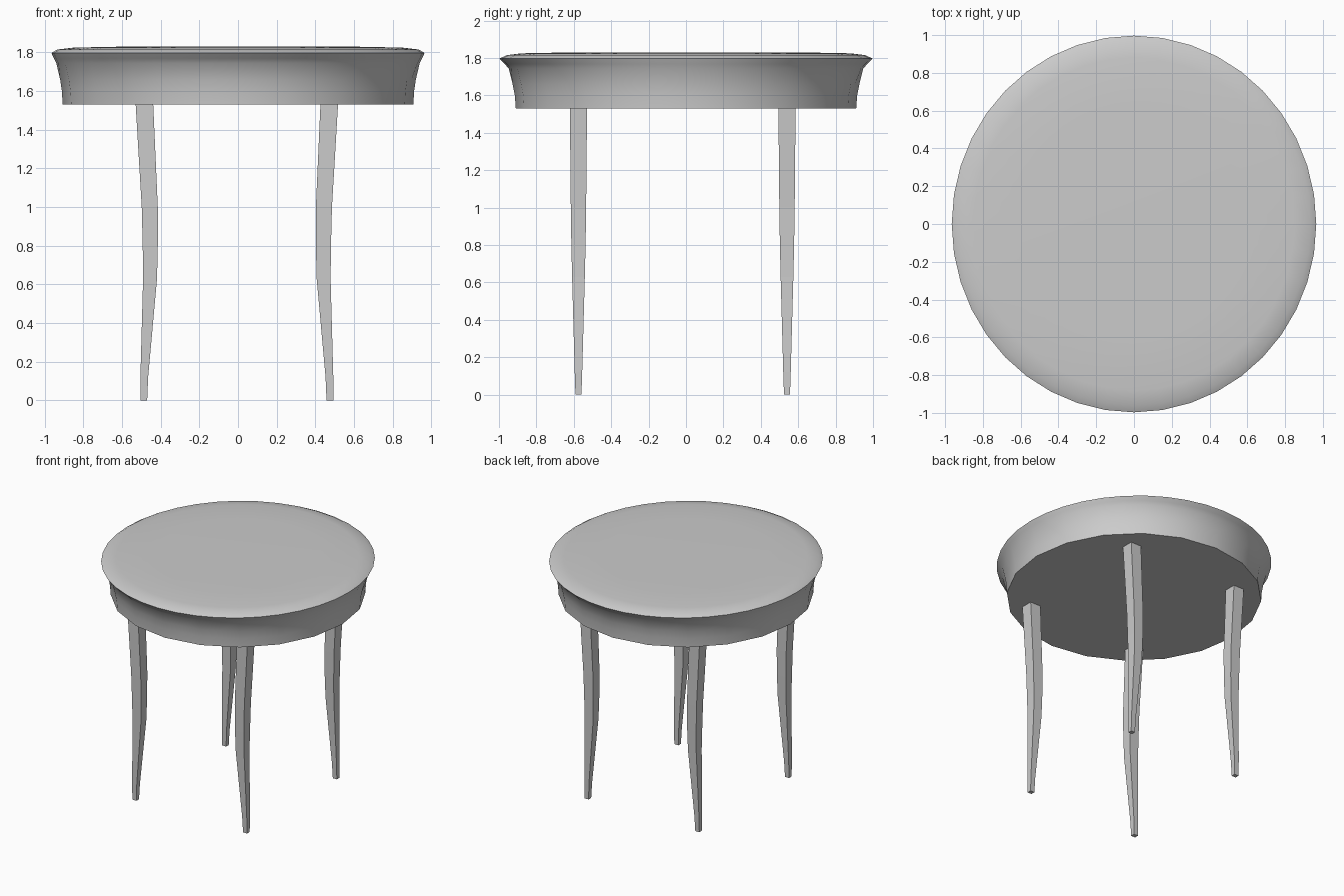
import bpy, bmesh, math

if "Cube" in bpy.data.objects:
    bpy.data.objects.remove(bpy.data.objects["Cube"])

SIDES = 40


def ring(bm, rx, ry, z, coarse=False):
    """Elliptical ring; coarse puts odd points on the chords of a 20-gon."""
    verts = []
    for i in range(SIDES):
        a = 2 * math.pi * i / SIDES
        s = math.cos(2 * math.pi / SIDES) if coarse and i % 2 else 1.0
        verts.append(bm.verts.new((rx * s * math.cos(a), ry * s * math.sin(a), z)))
    return verts


def loft(bm, rings):
    n = len(rings[0])
    for a, b in zip(rings, rings[1:]):
        for i in range(n):
            j = (i + 1) % n
            bm.faces.new((a[i], a[j], b[j], b[i]))
    bm.faces.new(rings[0][::-1])
    bm.faces.new(rings[-1])


def finish(name, bm, smooth=False):
    mesh = bpy.data.meshes.new(name)
    bm.to_mesh(mesh)
    bm.free()
    ob = bpy.data.objects.new(name, mesh)
    bpy.context.collection.objects.link(ob)
    if smooth:
        bpy.ops.object.select_all(action='DESELECT')
        ob.select_set(True)
        bpy.context.view_layer.objects.active = ob
        bpy.ops.object.shade_smooth_by_angle(angle=math.radians(50))
    return ob


# Table top with flared apron: rx, ry, z, coarse outline
profile = [
    (0.907, 0.91, 1.53, True),
    (0.911, 0.915, 1.60, True),
    (0.920, 0.927, 1.66, True),
    (0.940, 0.948, 1.745, False),
    (0.952, 0.970, 1.768, False),
    (0.965, 0.997, 1.797, False),
    (0.935, 0.960, 1.815, False),
    (0.850, 0.880, 1.825, False),
    (0.600, 0.620, 1.830, False),
]
bm = bmesh.new()
loft(bm, [ring(bm, *p) for p in profile])
finish("table_top", bm, smooth=True)

# Curved tapering legs: z, outer x, inner x, half depth in y
leg_profile = [
    (0.00, 0.499, 0.464, 0.016),
    (0.12, 0.499, 0.459, 0.020),
    (0.63, 0.485, 0.413, 0.034),
    (0.80, 0.487, 0.409, 0.038),
    (1.00, 0.492, 0.409, 0.041),
    (1.54, 0.524, 0.433, 0.046),
]
X_SHIFT = -0.006
for side, sx in (("left", -1), ("right", 1)):
    for end, y in (("front", -0.575), ("back", 0.54)):
        bm = bmesh.new()
        rings = []
        for z, xo, xi, h in leg_profile:
            x0, x1 = sorted((sx * xo + X_SHIFT, sx * xi + X_SHIFT))
            corners = ((x0, y - h), (x1, y - h), (x1, y + h), (x0, y + h))
            rings.append([bm.verts.new((px, py, z)) for px, py in corners])
        loft(bm, rings)
        finish(f"{end}_{side}_leg", bm)
